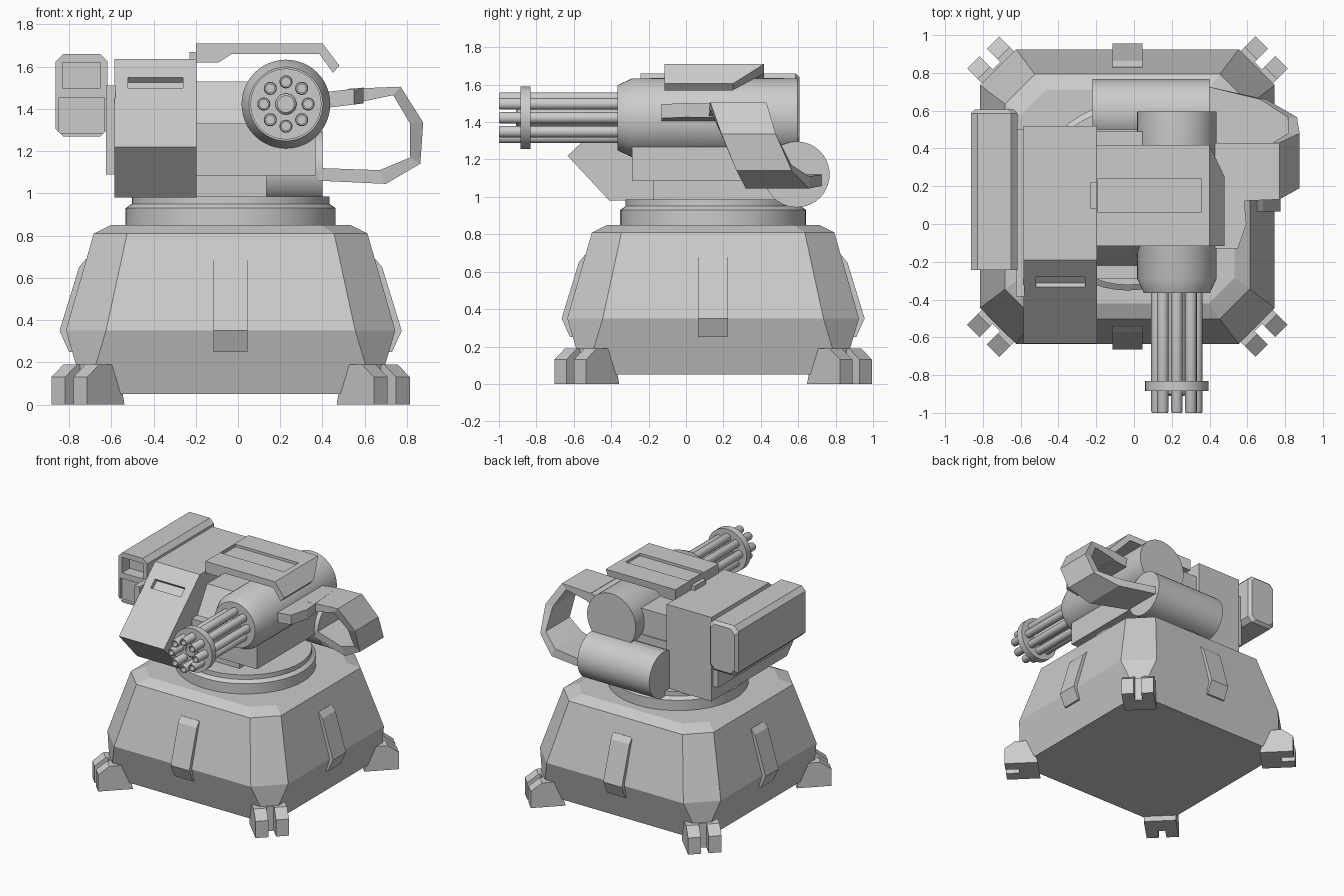
import bpy, bmesh, math
from math import cos, sin, pi, radians

cube = bpy.data.objects.get("Cube")
if cube:
    bpy.data.objects.remove(cube, do_unlink=True)

CX, CY = -0.035, 0.145          # centre of the base
GX, GZ = 0.227, 1.423           # axis of the gun

metal = bpy.data.materials.new("grey metal")
metal.use_nodes = True
metal.diffuse_color = (0.6, 0.6, 0.6, 1)
metal.node_tree.nodes["Principled BSDF"].inputs["Base Color"].default_value = (0.6, 0.6, 0.6, 1)


def loft(name, rings, smooth=False):
    """Skin a list of equal-length point rings and cap both ends."""
    bm = bmesh.new()
    rows = [[bm.verts.new(p) for p in ring] for ring in rings]
    n = len(rows[0])
    for a, b in zip(rows, rows[1:]):
        for i in range(n):
            j = (i + 1) % n
            bm.faces.new((a[i], a[j], b[j], b[i]))
    bm.faces.new(rows[0])
    bm.faces.new(rows[-1])
    bmesh.ops.recalc_face_normals(bm, faces=bm.faces)
    mesh = bpy.data.meshes.new(name)
    bm.to_mesh(mesh)
    bm.free()
    mesh.materials.append(metal)
    if smooth:
        mesh.shade_smooth()
        mesh.set_sharp_from_angle(angle=radians(32))
    obj = bpy.data.objects.new(name, mesh)
    bpy.context.collection.objects.link(obj)
    return obj


def along_x(name, profile, x0, x1):
    return loft(name, [[(x, y, z) for y, z in profile] for x in (x0, x1)])


def box(name, x, y, z):
    return along_x(name, [(y[0], z[0]), (y[1], z[0]), (y[1], z[1]), (y[0], z[1])], *x)


def lathe(name, place, steps, sides=40):
    """Turn (radius, distance) steps about an axis given by place(u, v, d)."""
    angles = [2 * pi * i / sides for i in range(sides)]
    return loft(name, [[place(r * cos(a), r * sin(a), d) for a in angles] for r, d in steps], True)


def cut(target, cutter):
    cutter.hide_render = True
    cutter.hide_viewport = True
    mod = target.modifiers.new("cut", "BOOLEAN")
    mod.operation = "DIFFERENCE"
    mod.solver = "EXACT"
    mod.object = cutter


# Base: chamfered square, (half width, corner, height)
def octagon(h, c, z):
    pts = [(c, -h), (h, -c), (h, c), (c, h), (-c, h), (-h, c), (-h, -c), (-c, -h)]
    return [(CX + x, CY + y, z) for x, y in pts]


loft("base", [octagon(*s) for s in ((0.69, 0.68, 0.05), (0.78, 0.59, 0.35),
                                    (0.648, 0.49, 0.81), (0.567, 0.43, 0.85))])


# Parts repeated round the base: profile of (outward, height), sideways span
def radial(name, profile, side0, side1, angle):
    c, s = cos(angle), sin(angle)
    return loft(name, [[(CX + d * c - l * s, CY + d * s + l * c, z) for d, z in profile]
                       for l in (side0, side1)])


panel = [(0.7, 0.25), (0.765, 0.25), (0.81, 0.35), (0.718, 0.65), (0.685, 0.69), (0.6, 0.69)]
foot = [(0.83, 0), (0.98, 0), (0.98, 0.19), (0.877, 0.19)]
toe = [(0.96, 0), (1.08, 0), (1.08, 0.13), (1.0, 0.19), (0.96, 0.19)]
for i in range(4):
    radial(f"base_panel_{i}", panel, -0.08, 0.08, i * pi / 2)
    corner = i * pi / 2 + pi / 4
    radial(f"foot_{i}", foot, -0.12, 0.12, corner)
    for side in (-1, 1):
        radial(f"foot_{i}_toe", toe, side * 0.028, side * 0.12, corner)

# Turntable
lathe("turntable", lambda u, v, d: (CX + u, CY + v, d),
      [(0.497, 0.84), (0.497, 0.93), (0.468, 0.95), (0.468, 0.985)], 48)

# Ammunition box with a slot in its sloped front
ammo = along_x("ammo_box", [(-0.41, 0.98), (-0.633, 1.22), (-0.19, 1.635), (0.52, 1.635), (0.52, 0.98)],
               -0.584, -0.196)
cut(ammo, along_x("slot_cutter", [(-0.335, 1.5), (-0.282, 1.55), (-0.282, 1.7), (-0.45, 1.6), (-0.36, 1.5),
                                  (-0.32, 1.475)][1:3] + [(-0.42, 1.58), (-0.335, 1.5),
                                  (-0.313, 1.476), (-0.258, 1.526)], -0.52, -0.26))
box("side_plate", (-0.625, -0.58), (-0.385, 0.5), (1.09, 1.51))

# Side pod: chamfered long box with two front recesses
def pod_ring(y, inset):
    x0, x1, z0, z1, k = -0.863 + inset, -0.617 - inset, 1.27 + inset, 1.66 - inset, 0.035
    pts = [(x0 + k, z0), (x1 - k, z0), (x1, z0 + k), (x1, z1 - k),
           (x1 - k, z1), (x0 + k, z1), (x0, z1 - k), (x0, z0 + k)]
    return [(x, y, z) for x, z in pts]


pod = loft("side_pod", [pod_ring(-0.243, 0), pod_ring(0.585, 0), pod_ring(0.607, 0.02)])
cut(pod, box("pod_upper_cutter", (-0.83, -0.65), (-0.3, -0.15), (1.5, 1.62)))
cut(pod, box("pod_lower_cutter", (-0.848, -0.632), (-0.3, -0.22), (1.285, 1.455)))

# Receiver
along_x("receiver", [(-0.29, 1.085), (-0.29, 1.215), (-0.1, 1.53), (0.49, 1.53), (0.49, 1.085)], -0.2, 0.045)
box("receiver_deck", (-0.2, 0.366), (-0.29, 0.5), (1.085, 1.33))
box("receiver_mount", (-0.2, 0.135), (-0.175, 0.5), (0.97, 1.09))
lathe("rear_drum", lambda u, v, d: (d, 0.592 + u, 1.12 + v), [(0.176, -0.22), (0.176, 0.4)])


# Gun housing, collar and barrels
def gun_axis(u, v, d):
    return (GX + u, d, GZ + v)


lathe("gun_housing", gun_axis, [(0.175, -0.365), (0.21, -0.29), (0.21, 0.595)], 48)
lathe("barrel_collar", gun_axis, [(0.168, -0.884), (0.168, -0.832)], 40)
lathe("centre_barrel", gun_axis, [(0.05, -0.36), (0.05, -0.9), (0.04, -0.91)], 24)
for i in range(8):
    a = i * pi / 4
    ox, oz = 0.105 * cos(a), 0.105 * sin(a)
    lathe(f"barrel_{i}", lambda u, v, d: gun_axis(ox + u, oz + v, d),
          [(0.031, -0.36), (0.031, -0.99), (0.027, -1.0), (0.02, -1.0), (0.02, -0.94)], 16)

# Top cover with a folded side and a shallow recess
cover_shape = [(-0.2, 1.71, 0.417), (0.4, 1.71, 0.417), (0.48, 1.605, 0.25), (0.45, 1.57, 0.25),
               (0.385, 1.66, 0.417), (-0.03, 1.66, 0.417), (-0.09, 1.62, 0.417), (-0.2, 1.62, 0.417)]
cover = loft("top_cover", [[(x, -0.116, z) for x, z, y in cover_shape],
                           [(x, y, z) for x, z, y in cover_shape]])
cut(cover, box("cover_cutter", (-0.19, 0.355), (0.06, 0.24), (1.69, 1.8)))
box("cover_hinge", (-0.23, -0.19), (0.08, 0.22), (1.63, 1.67))

# Side arm bracket and looped feed chute
bracket = [(0.42, -0.13), (0.55, -0.13), (0.595, 0.0), (0.555, 0.43), (0.42, 0.43)]
loft("arm_bracket", [[(x, y, z + 0.12 * (x - 0.42)) for x, y in bracket] for z in (1.405, 1.48)])
chute = [  # outer x, z, inner x, z, front y, back y
    (0.52, 1.495, 0.52, 1.42, 0.12, 0.43), (0.77, 1.505, 0.735, 1.465, 0.13, 0.43),
    (0.877, 1.335, 0.815, 1.33, 0.19, 0.48), (0.863, 1.14, 0.815, 1.17, 0.27, 0.565),
    (0.70, 1.045, 0.67, 1.11, 0.32, 0.66), (0.38, 1.06, 0.38, 1.12, 0.42, 0.73)]
loft("feed_chute", [[(ox, f, oz), (ox, b, oz), (ix, b, iz), (ix, f, iz)]
                    for ox, oz, ix, iz, f, b in chute])
